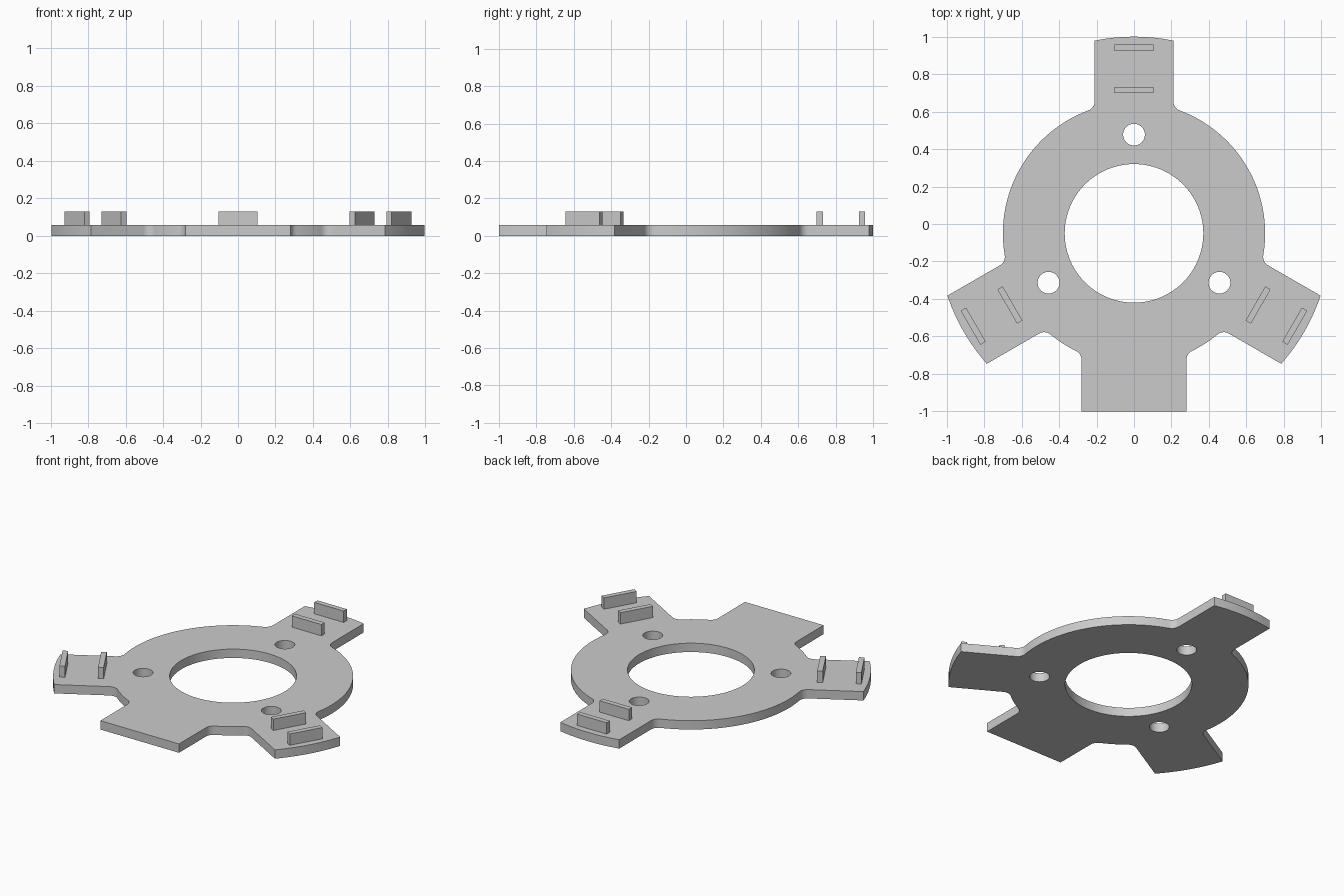
import bpy, bmesh
from math import sin, cos, asin, sqrt, radians, pi
from mathutils import Matrix, Vector

cube = bpy.data.objects.get("Cube")
if cube:
    bpy.data.objects.remove(cube)

CY = -0.05                 # ring centre
RING, BORE, TIP = 0.70, 0.37, 1.05
FILLET = 0.053
THICK, TOP = 0.057, 0.13
ARMS = [radians(a) for a in (90, 210, 330)]

grey = bpy.data.materials.new("plain grey")
grey.use_nodes = True
grey.diffuse_color = (0.6, 0.6, 0.6, 1)
grey.node_tree.nodes["Principled BSDF"].inputs["Base Color"].default_value = (0.6, 0.6, 0.6, 1)


def arc(cx, cy, r, a0, a1, n):
    return [Vector((cx + r * cos(a0 + (a1 - a0) * i / n),
                    cy + r * sin(a0 + (a1 - a0) * i / n))) for i in range(n + 1)]


def arm_outline(angle, half, rounded):
    """Counter-clockwise outline of one arm with filleted roots, and its half angle on the ring."""
    phi = asin((half + FILLET) / (RING + FILLET))
    cu = (RING + FILLET) * cos(phi)
    left = arc(cu, half + FILLET, FILLET, -pi / 2, phi - pi, 8)
    right = [Vector((p.x, -p.y)) for p in reversed(left)]
    if rounded:
        t = asin(half / TIP)
        end = arc(0, 0, TIP, -t, t, 12)
    else:
        end = [Vector((0.95, -half)), Vector((0.95, half))]
    turn = Matrix.Rotation(angle, 2)
    return [turn @ p for p in right + end + left], phi


# Plate outline: three rounded arms and one wide square tab joined by ring arcs
specs = [(ARMS[0], 0.21, True), (ARMS[1], 0.21, True),
         (radians(270), 0.28, False), (ARMS[2], 0.21, True)]
parts = [(s[0], *arm_outline(*s)) for s in specs]
outline = []
for i, (angle, pts, phi) in enumerate(parts):
    nxt, _, nphi = parts[(i + 1) % len(parts)]
    span = (nxt - angle) % (2 * pi)
    n = max(4, int(span / radians(3)))
    outline += pts + arc(0, 0, RING, angle + phi, angle + span - nphi, n)[1:-1]

loops = [outline, arc(0, 0, BORE, 0, 2 * pi, 96)[:-1]]
loops += [arc(0.527 * cos(a), 0.527 * sin(a), 0.058, 0, 2 * pi, 40)[:-1] for a in ARMS]

# Filled flat curve with holes, extruded to the plate thickness
curve = bpy.data.curves.new("plate_profile", "CURVE")
curve.dimensions = "2D"
curve.fill_mode = "BOTH"
curve.extrude = THICK / 2
for loop in loops:
    spline = curve.splines.new("POLY")
    spline.points.add(len(loop) - 1)
    for point, p in zip(spline.points, loop):
        point.co = (p.x, p.y, 0, 1)
    spline.use_cyclic_u = True
helper = bpy.data.objects.new("plate_profile", curve)
bpy.context.collection.objects.link(helper)
mesh = bpy.data.meshes.new_from_object(
    helper.evaluated_get(bpy.context.evaluated_depsgraph_get()))
bpy.data.objects.remove(helper)

bm = bmesh.new()
bm.from_mesh(mesh)
bmesh.ops.remove_doubles(bm, verts=bm.verts, dist=0.0001)
bmesh.ops.recalc_face_normals(bm, faces=bm.faces)
bmesh.ops.translate(bm, verts=bm.verts, vec=(0, CY, THICK / 2))
bm.to_mesh(mesh)
bm.free()
mesh.materials.clear()
mesh.materials.append(grey)
plate = bpy.data.objects.new("ring_plate", mesh)
bpy.context.collection.objects.link(plate)
bpy.context.view_layer.objects.active = plate
plate.select_set(True)
bpy.ops.object.shade_smooth_by_angle(angle=radians(30))

# Pair of upright ribs on each rounded arm
for name, angle in zip(("back", "right", "left"), ARMS):
    for place, radius in (("inner", 0.765), ("outer", 0.991)):
        bm = bmesh.new()
        low = THICK - 0.005
        bmesh.ops.create_cube(bm, size=1, matrix=(
            Matrix.Translation((0, CY, 0)) @ Matrix.Rotation(angle, 4, "Z")
            @ Matrix.Translation((radius, 0, (low + TOP) / 2))
            @ Matrix.Diagonal((0.033, 0.21, TOP - low, 1))))
        rib = bpy.data.meshes.new(f"{name}_{place}_rib")
        bm.to_mesh(rib)
        bm.free()
        rib.materials.append(grey)
        bpy.context.collection.objects.link(bpy.data.objects.new(rib.name, rib))
